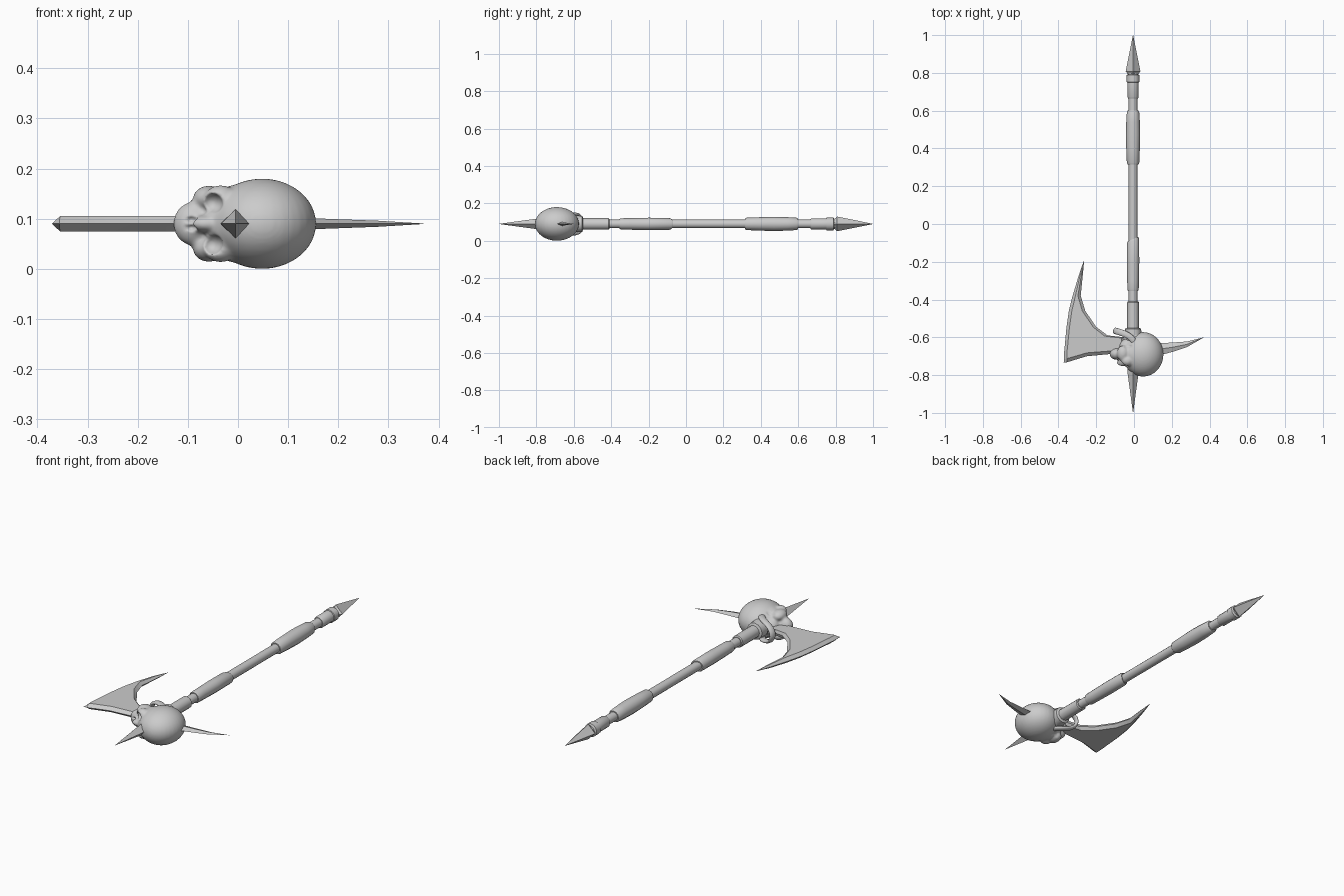
import bpy, bmesh, math
from mathutils import Matrix, Vector

cube = bpy.data.objects.get("Cube")
if cube:
    bpy.data.objects.remove(cube, do_unlink=True)

AXIS_X, MID_Z = -0.005, 0.09

steel = bpy.data.materials.new("plain_grey")
steel.use_nodes = True
steel.diffuse_color = (0.6, 0.6, 0.6, 1)
steel.node_tree.nodes["Principled BSDF"].inputs["Base Color"].default_value = (0.6, 0.6, 0.6, 1)


def finish(name, bm, smooth=None):
    bmesh.ops.recalc_face_normals(bm, faces=bm.faces)
    mesh = bpy.data.meshes.new(name)
    bm.to_mesh(mesh)
    bm.free()
    mesh.materials.append(steel)
    ob = bpy.data.objects.new(name, mesh)
    bpy.context.collection.objects.link(ob)
    if smooth:
        shade(ob, smooth)
    return ob


def activate(ob):
    bpy.ops.object.select_all(action='DESELECT')
    ob.select_set(True)
    bpy.context.view_layer.objects.active = ob


def shade(ob, degrees):
    activate(ob)
    bpy.ops.object.shade_smooth_by_angle(angle=math.radians(degrees))


def loft(name, rings, smooth=None):
    """Skin a list of equal-sized rings and cap both ends."""
    bm = bmesh.new()
    loops = [[bm.verts.new(p) for p in ring] for ring in rings]
    n = len(loops[0])
    for a, b in zip(loops, loops[1:]):
        for i in range(n):
            j = (i + 1) % n
            bm.faces.new((a[i], a[j], b[j], b[i]))
    bm.faces.new(loops[0])
    bm.faces.new(loops[-1])
    bmesh.ops.remove_doubles(bm, verts=bm.verts, dist=1e-5)
    return finish(name, bm, smooth)


def turned(name, profile, sides=12, smooth=35, slant=0.0):
    """Turn (y, radius) pairs round the shaft; slant skews the first ring."""
    rings = []
    for k, (y, r) in enumerate(profile):
        ring = []
        for i in range(sides):
            a = math.tau * i / sides
            dx = r * math.cos(a)
            skew = slant * dx if k < 2 else 0
            ring.append((AXIS_X + dx, y + skew, MID_Z + r * math.sin(a)))
        rings.append(ring)
    return loft(name, rings, smooth)


def ellipsoids(name, parts):
    """Each part is (x, y, side offset, radii); an offset gives a mirrored pair."""
    bm = bmesh.new()
    for x, y, side, radii in parts:
        for s in ((1, -1) if side else (1,)):
            place = Matrix.Translation((x, y, MID_Z + s * side)) @ Matrix.Diagonal((*radii, 1))
            bmesh.ops.create_uvsphere(bm, u_segments=32, v_segments=20, radius=1, matrix=place)
    return finish(name, bm)


# Shaft, grips and collars
turned("shaft", [(-0.62, 0.023), (0.80, 0.023)])
turned("rear_grip", [(0.315, 0.029), (0.325, 0.033), (0.40, 0.036), (0.47, 0.038),
                     (0.54, 0.036), (0.59, 0.033), (0.60, 0.028)])
turned("front_grip", [(-0.08, 0.028), (-0.09, 0.032), (-0.20, 0.033), (-0.30, 0.031),
                      (-0.345, 0.030), (-0.355, 0.027)], slant=0.4)
turned("rear_collar", [(0.665, 0.026), (0.672, 0.030), (0.75, 0.030), (0.752, 0.034),
                       (0.788, 0.034), (0.792, 0.028)])
turned("head_collar", [(-0.41, 0.027), (-0.415, 0.031), (-0.55, 0.031),
                       (-0.555, 0.043), (-0.60, 0.045)])

# Four-sided spikes at both ends
turned("rear_spike", [(0.79, 0.024), (0.808, 0.039), (1.0, 0.0005)], 4, None)
turned("front_spike", [(-0.76, 0.030), (-0.79, 0.029), (-1.0, 0.0005)], 4, None)

# Curved spike behind the skull: x, centre y, half width, half height
back = [(0.12, -0.665, 0.034, 0.012), (0.20, -0.653, 0.025, 0.009),
        (0.28, -0.637, 0.015, 0.006), (0.37, -0.60, 0.0005, 0.0005)]
loft("back_spike", [[(x, y - w, MID_Z), (x, y, MID_Z + h), (x, y + w, MID_Z), (x, y, MID_Z - h)]
                    for x, y, w, h in back])

# Crescent blade: rows of (outer edge, inner edge), bevelled to a thin rim
rows = [((-.266, -.195), (-.264, -.195)), ((-.295, -.28), (-.271, -.27)),
        ((-.325, -.38), (-.282, -.38)), ((-.345, -.46), (-.258, -.46)),
        ((-.358, -.55), (-.20, -.545)), ((-.366, -.64), (-.14, -.59)),
        ((-.370, -.68), (-.05, -.60)), ((-.371, -.715), (-.05, -.665)),
        ((-.372, -.735), (-.05, -.68))]
bm = bmesh.new()
for s in (1, -1):
    grid = []
    for k, (o, i) in enumerate(rows):
        o, i = Vector(o), Vector(i)
        width = (i - o).length
        rim = min(0.016 / width, 0.35)
        line = []
        for t in (0, rim, 0.38, 1 - rim, 1):
            t = min(max(t, rim), 1 - rim) if t == 0.38 else t
            p = o.lerp(i, t)
            if k >= len(rows) - 2 and 0.2 < t < 0.6:
                p.y += 0.014
            on_rim = t in (0, 1) or k in (0, len(rows) - 1)
            h = 0 if on_rim else min(0.015, width * 0.35)
            line.append(bm.verts.new((p.x, p.y, MID_Z + s * h)))
        grid.append(line)
    for a, b in zip(grid, grid[1:]):
        for c in range(4):
            bm.faces.new((a[c], a[c + 1], b[c + 1], b[c]))
bmesh.ops.remove_doubles(bm, verts=bm.verts, dist=1e-5)
finish("axe_blade", bm, 20)

# Skull: blended masses with carved sockets
skull = ellipsoids("skull", [
    (0.048, -0.69, 0, (0.108, 0.118, 0.090)),       # cranium
    (0.0, -0.69, 0, (0.068, 0.085, 0.078)),         # forehead
    (-0.035, -0.725, 0.046, (0.034, 0.030, 0.031)), # brows
    (-0.058, -0.685, 0.050, (0.032, 0.042, 0.026)), # cheekbones
    (-0.062, -0.725, 0, (0.034, 0.028, 0.017)),     # nose bridge
    (-0.088, -0.688, 0, (0.041, 0.032, 0.044)),     # muzzle
    (-0.03, -0.65, 0, (0.05, 0.045, 0.045)),        # palate
])
sockets = ellipsoids("socket_cutter", [
    (-0.054, -0.757, 0.041, (0.024, 0.036, 0.022)), # eyes
    (-0.094, -0.725, 0.008, (0.014, 0.018, 0.007)), # nose
    (-0.035, -0.645, 0.078, (0.028, 0.016, 0.025)), # temple hollows
])
sockets.hide_render = True


def apply(ob, kind, **settings):
    mod = ob.modifiers.new(kind.lower(), kind)
    for key, value in settings.items():
        setattr(mod, key, value)
    activate(ob)
    bpy.ops.object.modifier_apply(modifier=mod.name)


apply(skull, 'REMESH', mode='VOXEL', voxel_size=0.005)
apply(skull, 'SMOOTH', factor=0.5, iterations=5)
apply(skull, 'BOOLEAN', operation='DIFFERENCE', object=sockets)
apply(skull, 'REMESH', mode='VOXEL', voxel_size=0.004)
apply(skull, 'SMOOTH', factor=0.5, iterations=3)
bpy.data.objects.remove(sockets, do_unlink=True)
shade(skull, 60)

# Lower jaw: a flattened band running round the chin
half = [(0.015, -0.645, 0.048), (-0.012, -0.60, 0.054), (-0.05, -0.58, 0.050),
        (-0.09, -0.568, 0.036)]
path = [Vector(p) for p in half] + [Vector((-0.108, -0.563, 0))]
path += [Vector((x, y, -z)) for x, y, z in reversed(half)]
rings = []
for k, p in enumerate(path):
    along = (path[min(k + 1, len(path) - 1)] - path[max(k - 1, 0)]).normalized()
    out = along.cross(Vector((0.3, 1, 0))).normalized()
    up = out.cross(along)
    rings.append([p + Vector((0, 0, MID_Z)) + out * 0.010 * math.cos(a) + up * 0.018 * math.sin(a)
                  for a in (math.tau * i / 10 for i in range(10))])
jaw = loft("lower_jaw", rings)
apply(jaw, 'SUBSURF', levels=1)
shade(jaw, 60)

# Jaw hinge joining the collar to the skull
hinge = ellipsoids("jaw_hinge", [(0.0, -0.605, 0, (0.045, 0.05, 0.045))])
shade(hinge, 60)
